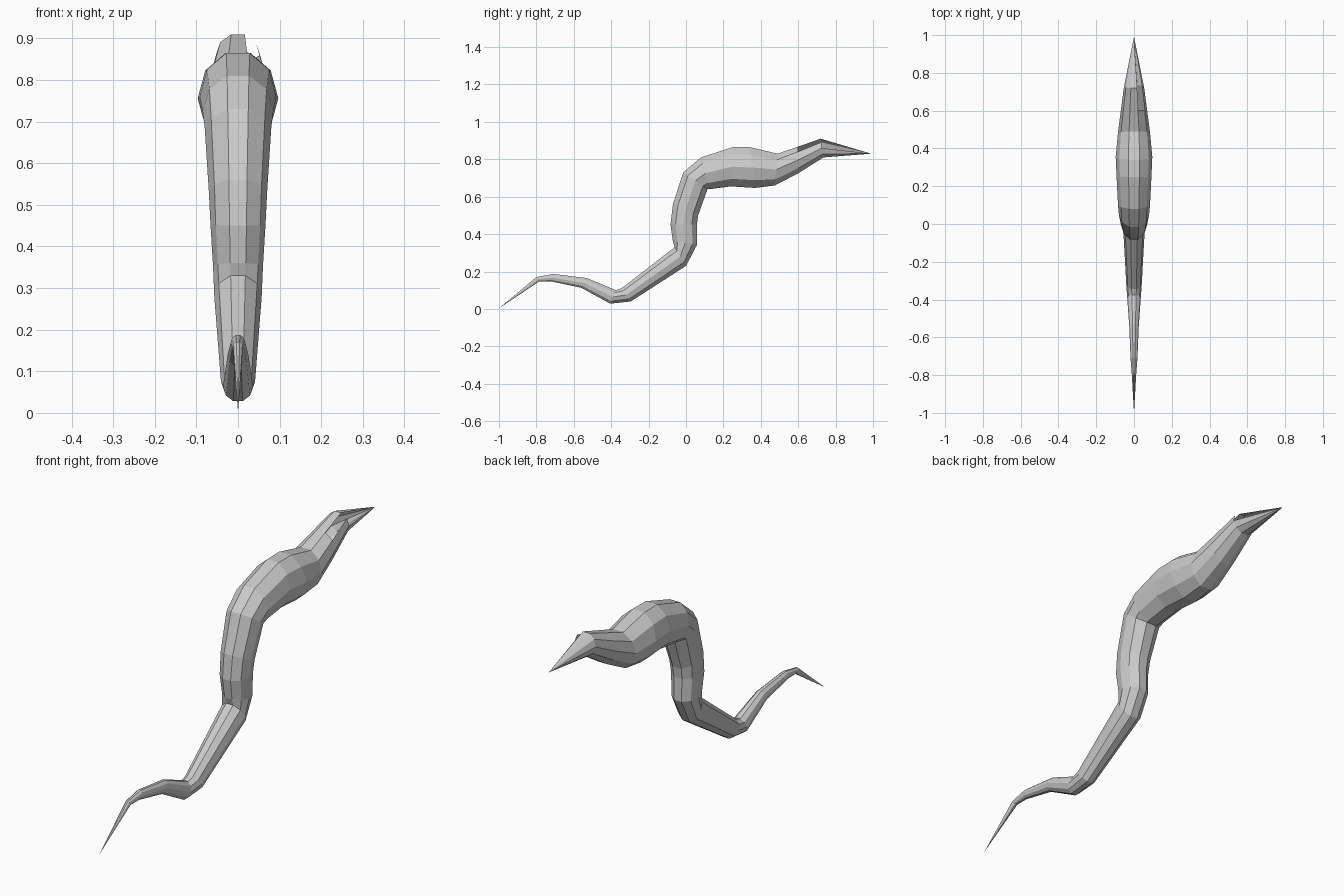
import bpy, bmesh, math
from mathutils import Vector

if "Cube" in bpy.data.objects:
    bpy.data.objects.remove(bpy.data.objects["Cube"])

SIDES = 10
# Body sections: upper edge (y, z), lower edge (y, z), half width
SECTIONS = [
    (-0.80, 0.17, -0.785, 0.147, 0.012),
    (-0.71, 0.187, -0.72, 0.147, 0.018),
    (-0.53, 0.165, -0.56, 0.113, 0.025),
    (-0.375, 0.10, -0.405, 0.028, 0.036),
    (-0.345, 0.11, -0.295, 0.04, 0.041),
    (-0.06, 0.33, 0.00, 0.23, 0.057),
    (-0.07, 0.36, 0.06, 0.345, 0.060),
    (-0.083, 0.45, 0.058, 0.45, 0.066),
    (-0.07, 0.56, 0.065, 0.50, 0.070),
    (-0.015, 0.73, 0.115, 0.64, 0.080),
    (0.08, 0.81, 0.125, 0.64, 0.085),
    (0.25, 0.865, 0.24, 0.655, 0.092),
    (0.34, 0.865, 0.37, 0.647, 0.097),
    (0.49, 0.83, 0.475, 0.66, 0.085),
    (0.60, 0.868, 0.60, 0.725, 0.070),
    (0.72, 0.91, 0.735, 0.81, 0.053),
]

bm = bmesh.new()


def ring(section):
    """Flat-topped ten-sided ellipse spanning the upper and lower edge."""
    uy, uz, ly, lz, w = section
    up, low = Vector((0, uy, uz)), Vector((0, ly, lz))
    mid, half = (up + low) / 2, (up - low) / 2 / math.cos(math.pi / SIDES)
    verts = []
    for k in range(SIDES):
        a = math.pi / SIDES * (1 + 2 * k)
        verts.append(bm.verts.new(mid + half * math.cos(a)
                                  + Vector((w * math.sin(a), 0, 0))))
    return verts


rings = [ring(s) for s in SECTIONS]
tail = bm.verts.new((0, -1.0, 0.003))
nose = bm.verts.new((0, 0.99, 0.83))

# Skin between sections, with a narrow slit in the upper right of the neck
for i, (a, b) in enumerate(zip(rings, rings[1:])):
    for k in range(SIDES):
        n = (k + 1) % SIDES
        if i == len(rings) - 2 and k == 0:
            continue
        bm.faces.new((a[k], a[n], b[n], b[k]))

# Pointed tail and pointed head, the head open on its upper right
for k in range(SIDES):
    n = (k + 1) % SIDES
    bm.faces.new((tail, rings[0][n], rings[0][k]))
    if k not in (0, 1):
        bm.faces.new((nose, rings[-1][k], rings[-1][n]))

bmesh.ops.recalc_face_normals(bm, faces=bm.faces)
mesh = bpy.data.meshes.new("serpent_body")
bm.to_mesh(mesh)
bm.free()
body = bpy.data.objects.new("serpent_body", mesh)
bpy.context.collection.objects.link(body)
